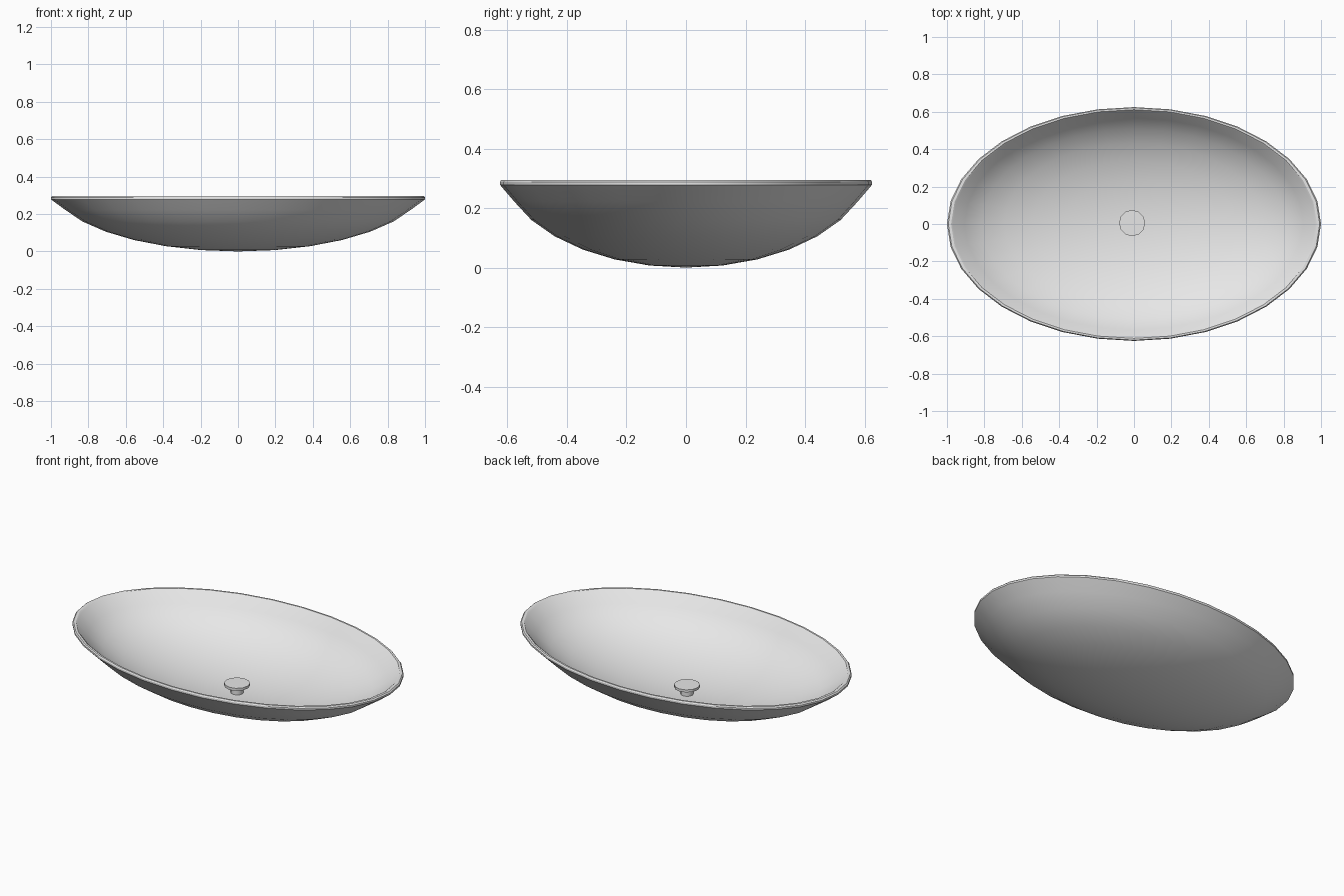
import bpy, bmesh, math

cube = bpy.data.objects.get("Cube")
if cube:
    bpy.data.objects.remove(cube, do_unlink=True)

SEGMENTS = 32
DEPTH_RATIO = 0.625      # oval depth over width
BOWL_HEIGHT = 0.36       # vertical radius of the full half shell


def make_material(name, value):
    mat = bpy.data.materials.new(name)
    mat.use_nodes = True
    colour = (value, value, value, 1)
    mat.diffuse_color = colour
    mat.node_tree.nodes["Principled BSDF"].inputs["Base Color"].default_value = colour
    return mat


def lathe(name, profile, segments, mat, stretch=1, centre=(0, 0)):
    """Revolve (radius, z) points around z; zero radius closes to a point."""
    bm = bmesh.new()
    rings = []
    for radius, z in profile:
        count = segments if radius > 0 else 1
        ring = []
        for i in range(count):
            a = math.tau * i / segments
            ring.append(bm.verts.new((centre[0] + radius * math.cos(a),
                                      centre[1] + radius * math.sin(a) * stretch, z)))
        rings.append(ring)
    for low, high in zip(rings, rings[1:]):
        for i in range(segments):
            j = (i + 1) % segments
            corners = [low[i % len(low)], low[j % len(low)],
                       high[j % len(high)], high[i % len(high)]]
            bm.faces.new(list(dict.fromkeys(corners)))
    bmesh.ops.recalc_face_normals(bm, faces=bm.faces)
    mesh = bpy.data.meshes.new(name)
    bm.to_mesh(mesh)
    bm.free()
    mesh.materials.append(mat)
    obj = bpy.data.objects.new(name, mesh)
    bpy.context.collection.objects.link(obj)
    bpy.ops.object.select_all(action="DESELECT")
    obj.select_set(True)
    bpy.context.view_layer.objects.active = obj
    bpy.ops.object.shade_smooth_by_angle(angle=math.radians(30))
    return obj


ceramic = make_material("light grey ceramic", 0.8)

# Basin: outer shell upward, rounded lip, then inner shell back down
steps = [math.radians(90 * i / 8) for i in range(8)]
outer = [(math.sin(a), BOWL_HEIGHT * (1 - math.cos(a))) for a in steps]
inner = [(0.98 * math.sin(a), 0.02 + (BOWL_HEIGHT - 0.02) * (1 - math.cos(a)))
         for a in steps]
lip = [(1.0, 0.278), (1.0, 0.288), (0.993, 0.295), (0.978, 0.295), (0.968, 0.289)]
lathe("basin", outer[:-1] + lip + inner[-2::-1], SEGMENTS, ceramic, DEPTH_RATIO)

# Drain plug: a thin disc on a narrow stem
DRAIN = (-0.01, 0.005)
lathe("drain_plug", [(0, 0.062), (0.07, 0.062), (0.07, 0.077), (0, 0.077)],
      12, ceramic, centre=DRAIN)
lathe("drain_stem", [(0, 0.015), (0.035, 0.015), (0.035, 0.063), (0, 0.063)],
      12, ceramic, centre=DRAIN)
